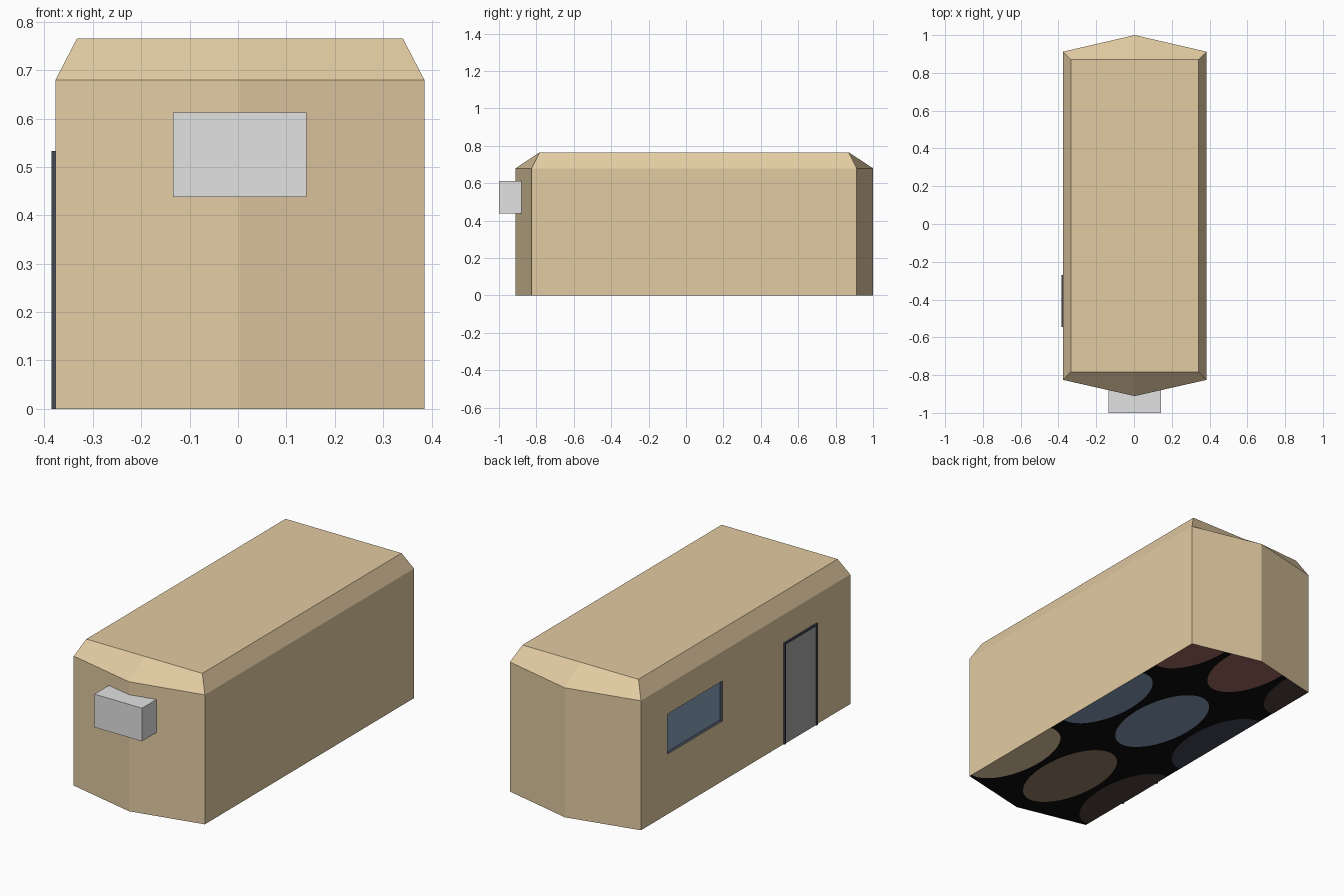
import bpy, bmesh, math
from mathutils import Vector

if "Cube" in bpy.data.objects:
    bpy.data.objects.remove(bpy.data.objects["Cube"])

CX = 0.004                      # shell centre; the door frame sticks out on -x


def material(name, r, g, b):
    m = bpy.data.materials.new(name)
    m.diffuse_color = (r, g, b, 1)
    m.use_nodes = True
    m.node_tree.nodes["Principled BSDF"].inputs["Base Color"].default_value = m.diffuse_color
    return m


TAN = material("tan", 0.76, 0.597, 0.361)
GREY = material("light grey", 0.76, 0.76, 0.76)
DOOR = material("door grey", 0.38, 0.375, 0.39)
BLUE = material("glass blue", 0.235, 0.342, 0.479)
FRAME = material("frame slate", 0.054, 0.065, 0.093)
BROWN = material("brown", 0.30, 0.21, 0.135)
UMBER = material("dark umber", 0.078, 0.056, 0.048)
RUST = material("rust brown", 0.345, 0.142, 0.115)
BLACK = material("black", 0.004, 0.004, 0.004)


def add_object(name, bm, mats):
    me = bpy.data.meshes.new(name)
    bm.to_mesh(me)
    bm.free()
    for m in mats:
        me.materials.append(m)
    ob = bpy.data.objects.new(name, me)
    bpy.context.collection.objects.link(ob)
    return ob


def box(name, lo, hi, mat):
    bm = bmesh.new()
    bmesh.ops.create_cube(bm, size=1)
    lo, hi = Vector(lo), Vector(hi)
    for v in bm.verts:
        v.co = (lo + hi) / 2 + v.co * (hi - lo)
    return add_object(name, bm, [mat])


def outline(half_width, side_front, side_back, tip_front, tip_back):
    """Six-sided plan, counter-clockwise from above."""
    w = half_width
    return [(CX, tip_front), (CX + w, side_front), (CX + w, side_back),
            (CX, tip_back), (CX - w, side_back), (CX - w, side_front)]


PLAN = outline(0.381, -0.825, 0.912, -0.911, 1.0)
ROOF = outline(0.337, -0.783, 0.87, -0.783, 0.87)

# Shell: walls, sloped roof edge and flat roof
bm = bmesh.new()
rings = [[bm.verts.new((x, y, z)) for x, y in plan]
         for plan, z in ((PLAN, 0), (PLAN, 0.68), (ROOF, 0.765))]
for a, b in zip(rings, rings[1:]):
    for i in range(6):
        j = (i + 1) % 6
        bm.faces.new((a[i], a[j], b[j], b[i]))
bm.faces.new(rings[2])

# Recessed window cut into the left wall
bm.normal_update()
for co, no in (((0, 0.235, 0), (0, 1, 0)), ((0, 0.69, 0), (0, 1, 0)),
               ((0, 0, 0.316), (0, 0, 1)), ((0, 0, 0.526), (0, 0, 1))):
    wall = [f for f in bm.faces if f.normal.x < -0.99]
    geom = set(wall)
    for f in wall:
        geom.update(f.edges)
        geom.update(f.verts)
    bmesh.ops.bisect_plane(bm, geom=list(geom), plane_co=co, plane_no=no)
    bm.normal_update()
pane = min((f for f in bm.faces if f.normal.x < -0.99),
           key=lambda f: (f.calc_center_median() - Vector((-0.377, 0.46, 0.42))).length)
rim = bmesh.ops.inset_individual(bm, faces=[pane], thickness=0.002, depth=-0.015)["faces"]
for f in rim:
    f.material_index = 1
pane.material_index = 2
add_object("trailer_shell", bm, [TAN, FRAME, BLUE])

# Floor
bm = bmesh.new()
bm.faces.new([bm.verts.new((x, y, 0.002)) for x, y in reversed(PLAN)])
add_object("floor", bm, [BLACK])

# Oval patches under the floor, clipped to the plan
rows = ((-0.50, (TAN, BROWN, UMBER)), (0.22, (BLUE, BLUE, FRAME)),
        (0.94, (RUST, RUST, UMBER)))
for r, (cy, mats) in enumerate(rows):
    for c, mat in enumerate(mats):
        bm = bmesh.new()
        cx = 0.37 * (1 - c)
        ring = [bm.verts.new((cx + 0.165 * math.cos(t), cy - 0.31 * math.sin(t), 0))
                for t in (math.tau * k / 40 for k in range(40))]
        bm.faces.new(ring)
        for i in range(6):
            p, q = Vector(PLAN[i]), Vector(PLAN[(i + 1) % 6])
            d = q - p
            bmesh.ops.bisect_plane(bm, geom=bm.verts[:] + bm.edges[:] + bm.faces[:],
                                   plane_co=(p.x, p.y, 0), plane_no=(d.y, -d.x, 0),
                                   clear_outer=True)
        add_object(f"floor_patch_{r}_{c}", bm, [mat])

# Door panel with a thin dark surround
Y0, Y1, TOP, T = -0.545, -0.27, 0.533, 0.01
box("door_panel", (-0.380, Y0 + T, 0.0), (-0.374, Y1 - T, TOP - T), DOOR)
box("door_frame_front", (-0.385, Y0, 0), (-0.374, Y0 + T, TOP), FRAME)
box("door_frame_back", (-0.385, Y1 - T, 0), (-0.374, Y1, TOP), FRAME)
box("door_frame_top", (-0.385, Y0 + T, TOP - T), (-0.374, Y1 - T, TOP), FRAME)

# Air conditioner on the front wall
box("air_conditioner", (CX - 0.138, -1.0, 0.438), (CX + 0.138, -0.88, 0.612), GREY)
